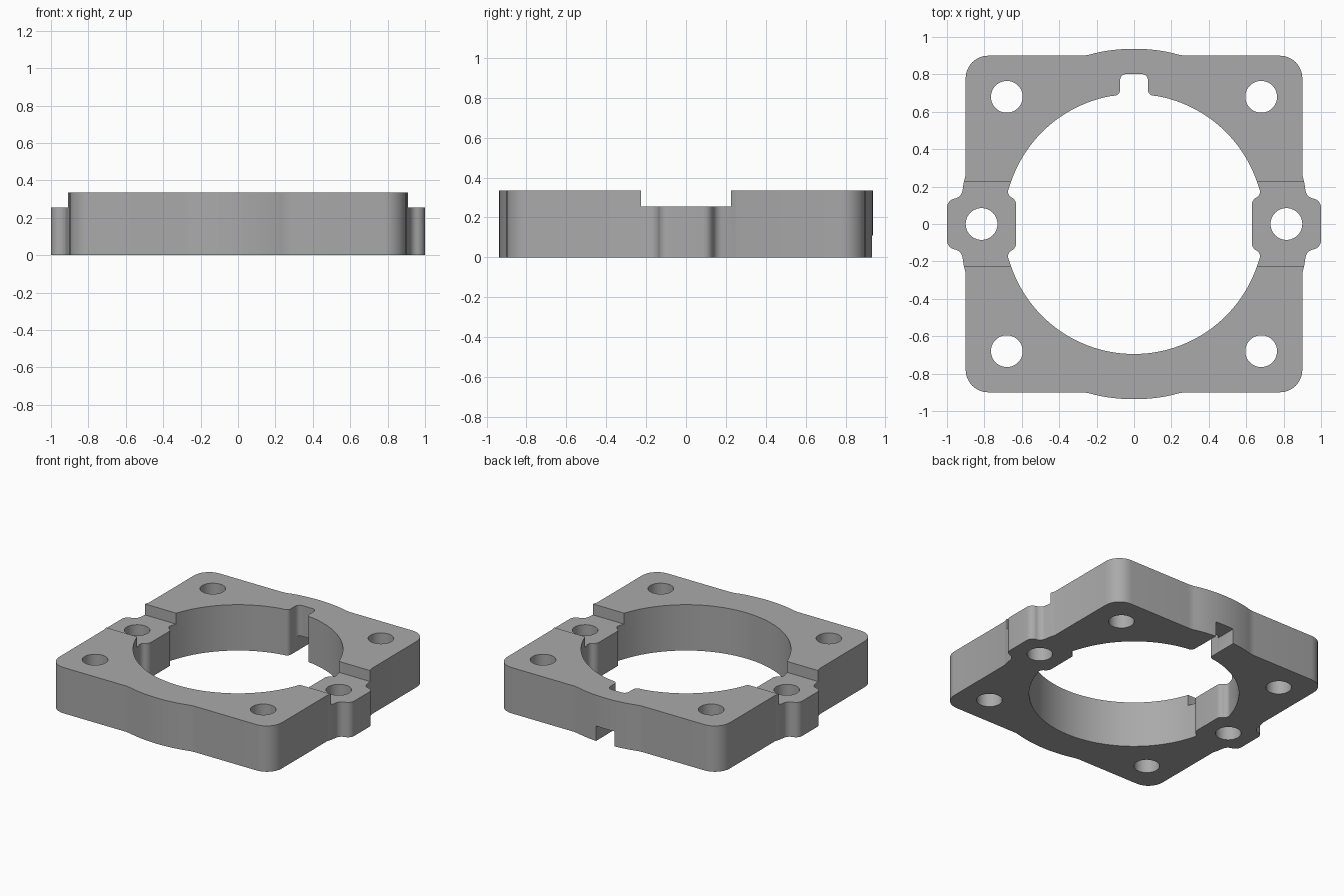
import bpy, bmesh
from math import sin, cos, tan, asin, pi
from mathutils import Vector

HEIGHT, STEP_Z, STEP_Y, SLOT_Z = 0.335, 0.255, 0.225, 0.11
BULGE_R, BORE_R, HALF = 0.937, 0.695, 0.9

if "Cube" in bpy.data.objects:
    bpy.data.objects.remove(bpy.data.objects["Cube"])

grey = bpy.data.materials.new("plain grey")
grey.use_nodes = True
grey.diffuse_color = (0.4, 0.4, 0.4, 1)
grey.node_tree.nodes["Principled BSDF"].inputs["Base Color"].default_value = grey.diffuse_color


def arc(radius, start, end, steps):
    """Points on a centred arc, with no rounding of their own."""
    angles = [start + (end - start) * i / steps for i in range(steps + 1)]
    return [(radius * cos(a), radius * sin(a), 0) for a in angles]


def mirrored(points, axis):
    """The same path reflected across one axis, in reverse order."""
    sx, sy = (-1, 1) if axis == "x" else (1, -1)
    return [(sx * x, sy * y, r) for x, y, r in reversed(points)]


def rounded(points, steps=8):
    """Closed outline whose corners are filleted by the radius of each point."""
    result = []
    for i, (x, y, r) in enumerate(points):
        p = Vector((x, y))
        if r == 0:
            result.append(p)
            continue
        a = (Vector(points[i - 1][:2]) - p).normalized()
        b = (Vector(points[(i + 1) % len(points)][:2]) - p).normalized()
        half = a.angle(b) / 2
        centre = p + (a + b).normalized() * (r / sin(half))
        start, end = p + a * (r / tan(half)) - centre, p + b * (r / tan(half)) - centre
        sweep = start.angle(end)
        for k in range(steps + 1):
            t = k / steps
            offset = (start * sin((1 - t) * sweep) + end * sin(t * sweep)) / sin(sweep)
            result.append(centre + offset)
    return result


def prism(name, outline, low, high):
    """Solid made by raising a flat outline."""
    bm = bmesh.new()
    face = bm.faces.new([bm.verts.new((p[0], p[1], low)) for p in outline])
    raised = bmesh.ops.extrude_face_region(bm, geom=[face])["geom"]
    tops = [v for v in raised if isinstance(v, bmesh.types.BMVert)]
    bmesh.ops.translate(bm, verts=tops, vec=(0, 0, high - low))
    bmesh.ops.recalc_face_normals(bm, faces=bm.faces)
    mesh = bpy.data.meshes.new(name)
    bm.to_mesh(mesh)
    bm.free()
    mesh.materials.append(grey)
    obj = bpy.data.objects.new(name, mesh)
    bpy.context.collection.objects.link(obj)
    return obj


def box(name, x0, x1, y0, y1, low, high):
    return prism(name, [(x0, y0), (x1, y0), (x1, y1), (x0, y1)], low, high)


def cut(target, cutter):
    """Subtract the cutter and discard it."""
    cutter.hide_render = True
    mod = target.modifiers.new("cut", "BOOLEAN")
    mod.operation, mod.solver, mod.object = "DIFFERENCE", "EXACT", cutter
    bpy.ops.object.select_all(action="DESELECT")
    bpy.context.view_layer.objects.active = target
    target.select_set(True)
    bpy.ops.object.modifier_apply(modifier=mod.name)
    bpy.data.objects.remove(cutter)


# Outer outline: side lug, slight bulge, rounded corner, end bulge
lug = [(1, 0.128, 0.05), (0.923, 0.143, 0.05)]
side_bulge = arc(BULGE_R, asin(STEP_Y / BULGE_R), asin(0.26 / BULGE_R), 2)
end_bulge = arc(BULGE_R, pi / 2 - 0.22, pi / 2 - 0.01, 10)
quarter = lug + side_bulge + [(HALF, HALF, 0.12), (0.26, HALF, 0.2)] + end_bulge
half = quarter + mirrored(quarter, "x")
plate = prism("mounting_plate", rounded(half + mirrored(half, "y")), 0, HEIGHT)

# Bore outline: lugs reach inward, keyway at the back
inner_lug = [(0.63, 0.13, 0.045), (0.682, 0.155, 0.035)]
start = asin(0.235 / BORE_R)
key = [(0.075, 0.688, 0.03), (0.075, 0.802, 0.035)]
back = inner_lug + arc(BORE_R, start, pi / 2 - 0.17, 32) + key
front = inner_lug + arc(BORE_R, start, pi / 2 - 0.01, 36)
back_half = back + mirrored(back, "x")
front_half = front + mirrored(front, "x")
cut(plate, prism("bore", rounded(back_half + mirrored(front_half, "y")), -0.1, 0.5))

# Bolt holes: four corners and two lugs
holes = [(x, y) for x in (-0.68, 0.68) for y in (-0.68, 0.68)] + [(-0.815, 0), (0.815, 0)]
for hx, hy in holes:
    ring = [(hx + x, hy + y) for x, y, r in arc(0.085, 0, 2 * pi, 40)[:-1]]
    cut(plate, prism("bolt_hole", ring, -0.1, 0.5))

# Lowered lugs on both sides
for x0, x1 in ((-1.2, -0.4), (0.4, 1.2)):
    cut(plate, box("lug_step", x0, x1, -STEP_Y, STEP_Y, STEP_Z, 0.5))

# Drain slot under the back wall
cut(plate, box("drain_slot", -0.074, 0.074, 0.72, 1.1, -0.1, SLOT_Z))

bpy.ops.object.shade_smooth_by_angle(angle=0.5)
